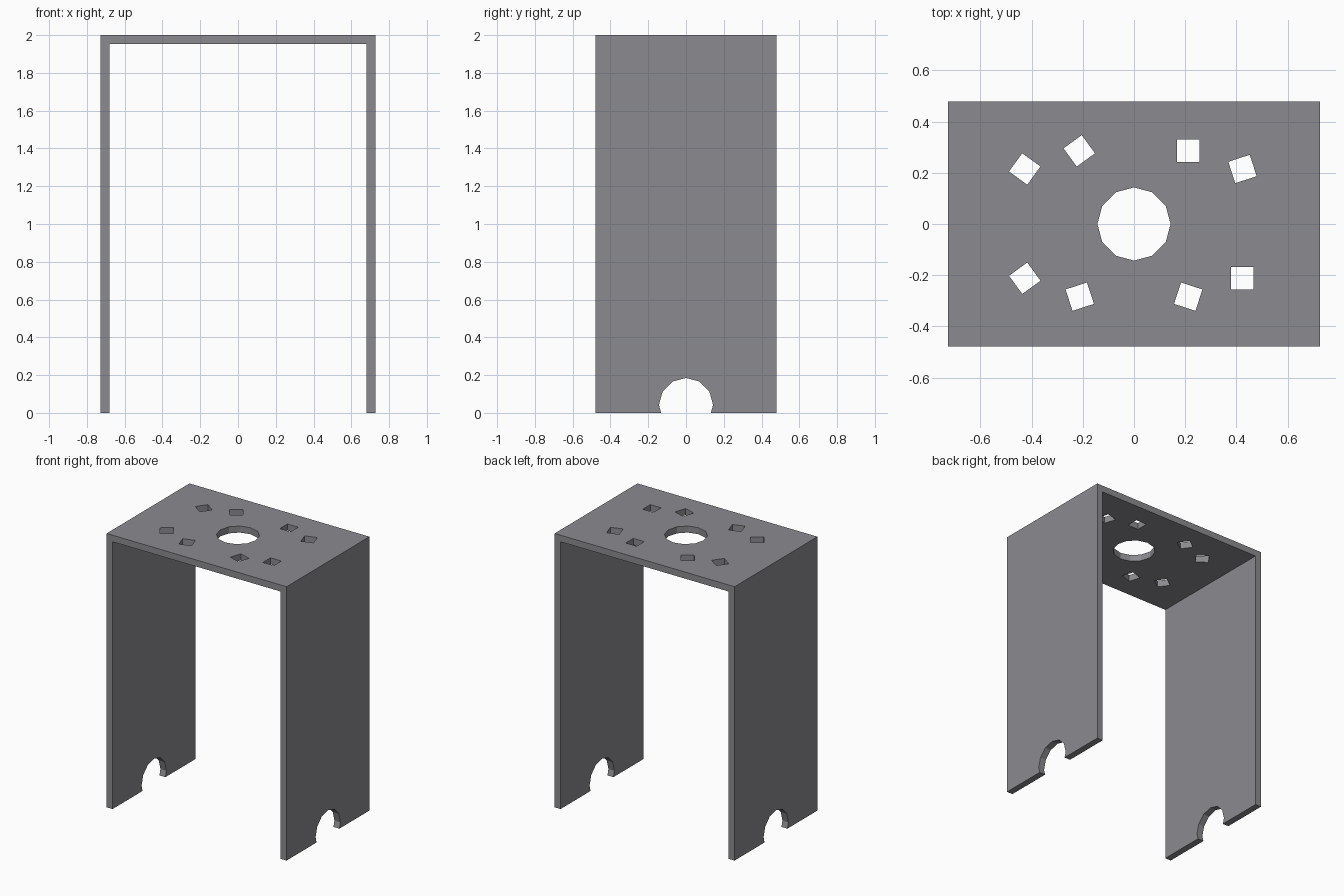
import bpy
import bmesh
from math import radians, pi
from mathutils import Matrix, Vector

cube = bpy.data.objects.get("Cube")
if cube:
    bpy.data.objects.remove(cube, do_unlink=True)

HALF_X, HALF_Y, HEIGHT, WALL = 0.727, 0.478, 2.0, 0.048
HOLE_RADIUS = 0.143
SLOT_SIDE = 0.088

# Flat grey paint
grey = bpy.data.materials.new("grey_metal")
grey.use_nodes = True
colour = (0.26, 0.255, 0.275, 1.0)
grey.diffuse_color = colour
grey.node_tree.nodes["Principled BSDF"].inputs["Base Color"].default_value = colour


def make_object(name, bm):
    bmesh.ops.recalc_face_normals(bm, faces=bm.faces)
    mesh = bpy.data.meshes.new(name)
    bm.to_mesh(mesh)
    bm.free()
    mesh.materials.append(grey)
    obj = bpy.data.objects.new(name, mesh)
    bpy.context.collection.objects.link(obj)
    return obj


def add_prism(bm, sides, radius, depth, matrix):
    bmesh.ops.create_cone(bm, cap_ends=True, segments=sides, radius1=radius,
                          radius2=radius, depth=depth, matrix=matrix)


# Bracket: an upside-down U profile extruded from front to back
inner = HALF_X - WALL
profile = [(-HALF_X, 0), (-HALF_X, HEIGHT), (HALF_X, HEIGHT), (HALF_X, 0),
           (inner, 0), (inner, HEIGHT - WALL), (-inner, HEIGHT - WALL), (-inner, 0)]
bm = bmesh.new()
face = bm.faces.new([bm.verts.new((x, -HALF_Y, z)) for x, z in profile])
extruded = bmesh.ops.extrude_face_region(bm, geom=[face])["geom"]
bmesh.ops.translate(bm, vec=Vector((0, 2 * HALF_Y, 0)),
                    verts=[v for v in extruded if isinstance(v, bmesh.types.BMVert)])
bracket = make_object("bracket", bm)

# Cutter: round hole and square slots in the top, round notches in both legs
bm = bmesh.new()
add_prism(bm, 12, HOLE_RADIUS, 0.3, Matrix.Translation((0, 0, HEIGHT)))
slots = [(0.212, 0.286, 0), (0.424, 0.215, 18), (0.424, -0.212, 0), (0.212, -0.284, -18),
         (-0.212, -0.284, 18), (-0.427, -0.212, 36), (-0.427, 0.215, -36), (-0.214, 0.286, 36)]
for x, y, angle in slots:
    turn = Matrix.Rotation(radians(angle + 45), 4, "Z")
    add_prism(bm, 4, SLOT_SIDE / 2 ** 0.5, 0.3, Matrix.Translation((x, y, HEIGHT)) @ turn)
for side in (-1, 1):
    add_prism(bm, 12, HOLE_RADIUS, 0.3,
              Matrix.Translation((side * HALF_X, 0, 0.042)) @ Matrix.Rotation(pi / 2, 4, "Y"))
cutter = make_object("hole_cutter", bm)
cutter.hide_render = True

# Cut the holes and drop the cutter
cut = bracket.modifiers.new("holes", "BOOLEAN")
cut.operation = "DIFFERENCE"
cut.solver = "EXACT"
cut.object = cutter
bpy.context.view_layer.objects.active = bracket
bpy.ops.object.modifier_apply(modifier=cut.name)
bpy.data.objects.remove(cutter, do_unlink=True)
